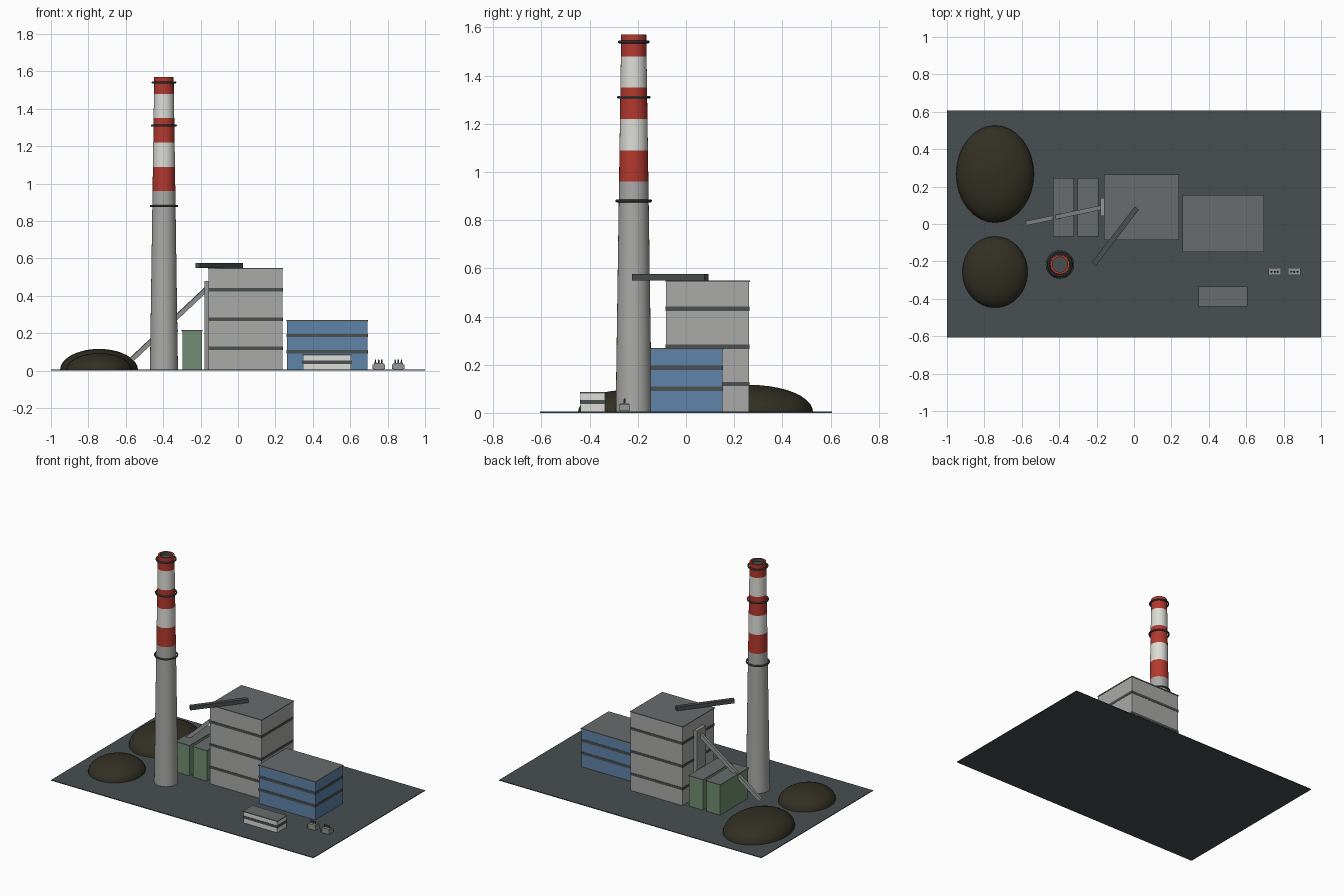
import bpy, bmesh, math
from mathutils import Vector

cube = bpy.data.objects.get("Cube")
if cube:
    bpy.data.objects.remove(cube, do_unlink=True)


def material(name, r, g, b):
    m = bpy.data.materials.new(name)
    m.use_nodes = True
    m.diffuse_color = (r, g, b, 1)
    m.node_tree.nodes["Principled BSDF"].inputs["Base Color"].default_value = (r, g, b, 1)
    return m


ASPHALT = material("asphalt", .065, .08, .083)
CONCRETE = material("concrete grey", .40, .40, .39)
BLUE = material("cladding blue", .115, .23, .40)
GREEN = material("filter green", .165, .275, .17)
WHITE = material("off white", .72, .72, .68)
RED = material("warning red", .45, .04, .028)
STEEL = material("dark steel", .07, .08, .08)
COAL = material("coal", .032, .029, .017)
ROOF = material("roof grey", .14, .15, .15)
METAL = material("light metal", .30, .31, .31)


def make(name, bm, *mats):
    bmesh.ops.recalc_face_normals(bm, faces=bm.faces)
    me = bpy.data.meshes.new(name)
    bm.to_mesh(me)
    bm.free()
    for m in mats:
        me.materials.append(m)
    ob = bpy.data.objects.new(name, me)
    bpy.context.scene.collection.objects.link(ob)
    return ob


def smooth(ob):
    bpy.ops.object.select_all(action='DESELECT')
    ob.select_set(True)
    bpy.context.view_layer.objects.active = ob
    bpy.ops.object.shade_smooth_by_angle(angle=math.radians(40))


def box(name, x, y, z, mat):
    """Box from (low, high) ranges on each axis."""
    bm = bmesh.new()
    bmesh.ops.create_cube(bm, size=1)
    for v in bm.verts:
        v.co = [r[0] if c < 0 else r[1] for c, r in zip(v.co, (x, y, z))]
    return make(name, bm, mat)


def beam(name, start, end, width, height, mat):
    """Rectangular beam between two points."""
    a, b = Vector(start), Vector(end)
    bm = bmesh.new()
    bmesh.ops.create_cube(bm, size=1)
    bmesh.ops.scale(bm, vec=(width, height, (b - a).length), verts=bm.verts)
    ob = make(name, bm, mat)
    ob.location = (a + b) / 2
    ob.rotation_mode = 'QUATERNION'
    ob.rotation_quaternion = (b - a).to_track_quat('Z', 'Y')
    return ob


def lathe(name, centre, profile, mats, pick, sides=32, closed=False):
    """Turn (radius, height) points round z; pick gives each band's material."""
    bm = bmesh.new()
    rings = [[bm.verts.new((r * math.cos(t), r * math.sin(t), z))
              for t in (math.tau * i / sides for i in range(sides))] for r, z in profile]
    pairs = list(zip(rings, rings[1:]))
    if closed:
        pairs.append((rings[-1], rings[0]))
    for k, (lo, hi) in enumerate(pairs):
        for i in range(sides):
            j = (i + 1) % sides
            bm.faces.new((lo[i], lo[j], hi[j], hi[i])).material_index = pick(k)
    if not closed:
        bm.faces.new(rings[0]).material_index = pick(0)
        bm.faces.new(rings[-1]).material_index = pick(len(pairs))
    ob = make(name, bm, *mats)
    ob.location = centre
    smooth(ob)
    return ob


def building(name, x, y, top, wall, bands=(), band_height=.018):
    """Walls, a thin overhanging roof and window bands that wrap round."""
    def grow(r, d):
        return (r[0] - d, r[1] + d)
    box(name + "_walls", x, y, (.004, top - .006), wall)
    box(name + "_roof", grow(x, .003), grow(y, .003), (top - .006, top), ROOF)
    for i, z in enumerate(bands):
        box(f"{name}_window_band_{i + 1}", grow(x, .002), grow(y, .002),
            (z - band_height / 2, z + band_height / 2), STEEL)


# Site slab
box("ground_slab", (-1, 1), (-.607, .607), (0, .005), ASPHALT)

# Buildings
building("boiler_house", (-.157, .238), (-.083, .262), .55, CONCRETE, (.12, .275, .432))
building("turbine_hall", (.262, .692), (-.147, .152), .27, BLUE, (.1, .188))
building("office", (.347, .605), (-.437, -.337), .086, WHITE, (.045,))
for side, x in (("right", -.43), ("left", -.298)):
    building("filter_house_" + side, (x, x + .105), (-.063, .243), .216, GREEN)

# Tapered chimney with painted top
BASE, TOP, HEIGHT = .075, .052, 1.57
STACK = (-.396, -.217, 0)


def stack_radius(z):
    return BASE + (TOP - BASE) * z / HEIGHT


levels = [.004, .96, 1.09, 1.22, 1.35, 1.48, HEIGHT]
profile = [(stack_radius(z), z) for z in levels]
profile += [(.04, HEIGHT), (.04, HEIGHT - .02)]
paint = [0, 1, 2, 1, 2, 1, 1, 3, 3]
lathe("chimney", STACK, profile, (CONCRETE, RED, WHITE, STEEL), lambda k: paint[k])

# Chimney gallery rings
for i, z in enumerate((.88, 1.31, 1.54)):
    r = stack_radius(z) + .008
    ring = [(r + .006 * math.cos(math.tau * s / 8), z + .006 * math.sin(math.tau * s / 8))
            for s in range(8)]
    lathe(f"chimney_gallery_{i + 1}", STACK, ring, (STEEL,), lambda k: 0, closed=True)

# Coal heaps as half ellipsoids
for name, y, rx, ry, h in (("back", .267, .208, .26, .112), ("front", -.257, .175, .191, .09)):
    dome = [(math.cos(a), math.sin(a)) for a in (math.pi / 2 * s / 10 for s in range(10))]
    dome.append((.01, 1))
    heap = lathe("coal_heap_" + name, (-.743, y, .004), dome, (COAL,), lambda k: 0)
    heap.scale = (rx, ry, h)

# Coal conveyor and its transfer tower
beam("coal_conveyor", (-.57, .005, .058), (-.165, .09, .44), .024, .024, METAL)
box("transfer_tower", (-.18, -.157), (.042, .14), (.004, .478), METAL)

# Flue duct over the boiler house roof
beam("flue_duct", (-.215, -.215, .563), (.015, .085, .563), .028, .026, STEEL)

# Transformers with bushings
for side, x in (("right", .752), ("left", .857)):
    box(f"transformer_{side}_tank", (x - .026, x + .026), (-.274, -.236), (.004, .04), METAL)
    for s in (-1, 1):
        box(f"transformer_{side}_radiator_{'left' if s > 0 else 'right'}",
            sorted((x + s * .026, x + s * .033)), (-.278, -.232), (.008, .034), METAL)
    for k in (-1, 0, 1):
        bushing = [(.0045, .04), (.003, .06)]
        lathe(f"transformer_{side}_bushing_{k + 2}", (x + k * .017, -.255, 0),
              bushing, (STEEL,), lambda k: 0, sides=8)
